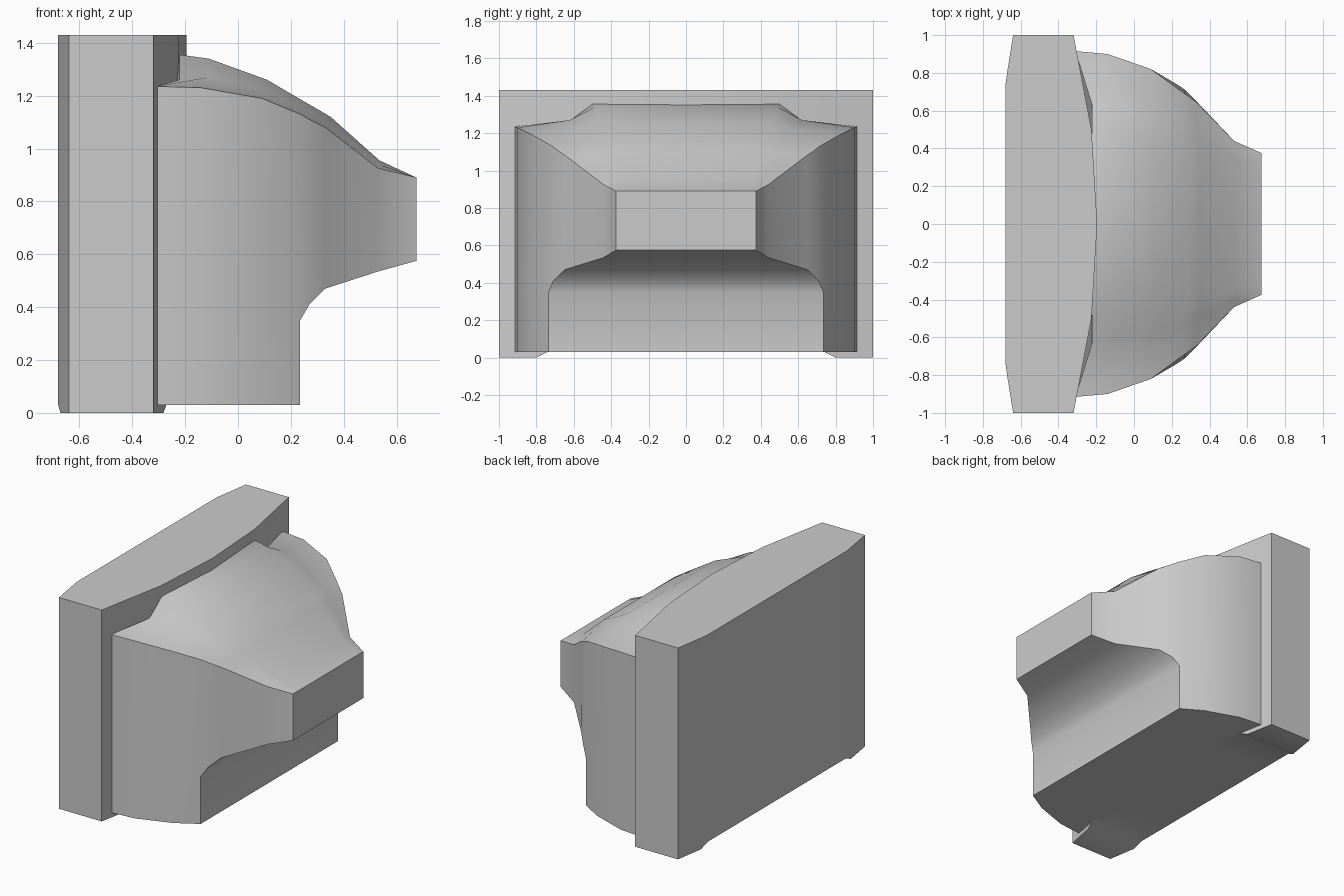
import bpy, bmesh, math

if "Cube" in bpy.data.objects:
    bpy.data.objects.remove(bpy.data.objects["Cube"])

grey = bpy.data.materials.new("plain grey")
grey.diffuse_color = (0.6, 0.6, 0.6, 1)
grey.use_nodes = True
grey.node_tree.nodes["Principled BSDF"].inputs["Base Color"].default_value = grey.diffuse_color


def finish(bm, name):
    bmesh.ops.remove_doubles(bm, verts=bm.verts, dist=1e-4)
    bmesh.ops.dissolve_degenerate(bm, edges=bm.edges, dist=1e-4)
    bmesh.ops.recalc_face_normals(bm, faces=bm.faces)
    mesh = bpy.data.meshes.new(name)
    bm.to_mesh(mesh)
    bm.free()
    mesh.materials.append(grey)
    ob = bpy.data.objects.new(name, mesh)
    bpy.context.collection.objects.link(ob)
    bpy.ops.object.select_all(action='DESELECT')
    ob.select_set(True)
    bpy.context.view_layer.objects.active = ob
    bpy.ops.object.shade_smooth_by_angle(angle=math.radians(33))
    return ob


def strip(bm, a, b):
    """Quads between two equally long rows of points."""
    va = [bm.verts.new(p) for p in a]
    vb = [bm.verts.new(p) for p in b]
    for i in range(len(a) - 1):
        bm.faces.new((va[i], va[i + 1], vb[i + 1], vb[i]))


def flip(row):
    return [(x, -y, z) for x, y, z in row]


# Back plate: cross-sections along y (y, back x, front x, bottom z)
half = [(0, -0.68, -0.195, 0.03), (0.5, -0.68, -0.225, 0.03),
        (0.74, -0.68, -0.271, 0.03), (0.8, -0.672, -0.282, 0.0),
        (1.0, -0.64, -0.32, 0.0)]
sections = [(-y, b, f, z) for y, b, f, z in reversed(half[1:])] + half
bm = bmesh.new()
corners = [[(b, y, z) for y, b, f, z in sections],
           [(f, y, z) for y, b, f, z in sections],
           [(f, y, 1.43) for y, b, f, z in sections],
           [(b, y, 1.43) for y, b, f, z in sections]]
for i in range(4):
    strip(bm, corners[i], corners[(i + 1) % 4])
for k in (0, -1):
    bm.faces.new([bm.verts.new(c[k]) for c in corners])
finish(bm, "back_plate")

# Body rows, for the +y half
hip = [(-0.31, 0.915, 1.235), (-0.14, 0.9, 1.23), (0.09, 0.82, 1.19),
       (0.235, 0.714, 1.13), (0.27, 0.689, 1.11), (0.33, 0.645, 1.08),
       (0.53, 0.44, 0.925), (0.675, 0.375, 0.89)]
wall = [(-0.31, 0.915, 0.35), (-0.14, 0.9, 0.35), (0.09, 0.82, 0.35),
        (0.235, 0.735, 0.35), (0.27, 0.71, 0.41), (0.33, 0.65, 0.47),
        (0.53, 0.44, 0.535), (0.675, 0.375, 0.575)]
foot = [(x, y, 0.03) for x, y, z in wall[:4]]
flank = [(-0.222, 0.63, 1.26), (-0.11, 0.62, 1.27), (0.1, 0.57, 1.222),
         (0.24, 0.54, 1.15), (0.28, 0.52, 1.132), (0.34, 0.49, 1.098),
         (0.533, 0.40, 0.94), (0.675, 0.375, 0.89)]
crest = [(-0.222, 0.5, 1.355), (-0.11, 0.49, 1.34), (0.11, 0.47, 1.26),
         (0.25, 0.43, 1.178), (0.29, 0.41, 1.155), (0.35, 0.38, 1.12),
         (0.535, 0.34, 0.955), (0.675, 0.33, 0.89)]

bm = bmesh.new()
for side in (lambda r: r, flip):
    strip(bm, side(hip), side(wall))
    strip(bm, side(wall[:4]), side(foot))
    strip(bm, side(hip), side(flank))
    strip(bm, side(flank), side(crest))
strip(bm, crest, flip(crest))             # roof
strip(bm, foot, flip(foot))               # flat underside
front = [foot[3]] + wall[3:]              # recessed front and curved overhang
strip(bm, front, flip(front))
nose = [hip[-1], wall[-1]] + flip([wall[-1], hip[-1]]) + flip([crest[-1]]) + [crest[-1]]
bm.faces.new([bm.verts.new(p) for p in nose])
back = [foot[0], wall[0], hip[0], flank[0], crest[0]]
bm.faces.new([bm.verts.new(p) for p in back + flip(back)[::-1]])
finish(bm, "hooded_body")
